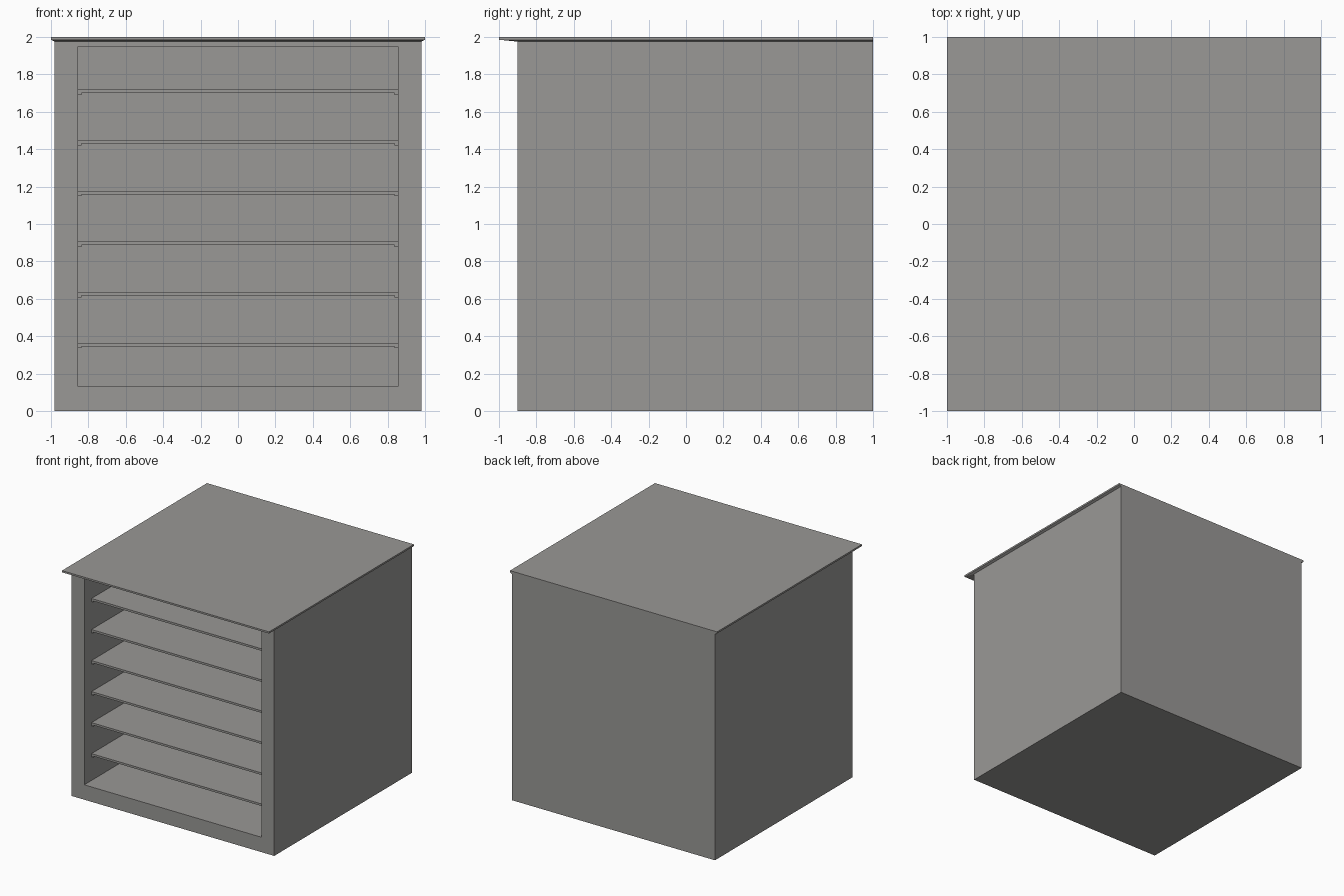
import bpy

if "Cube" in bpy.data.objects:
    bpy.data.objects.remove(bpy.data.objects["Cube"])

grey = bpy.data.materials.new("warm_grey")
grey.diffuse_color = (0.32, 0.314, 0.303, 1)
grey.use_nodes = True
grey.node_tree.nodes["Principled BSDF"].inputs["Base Color"].default_value = grey.diffuse_color


def rings(name, loops):
    """Skin a chain of four-cornered rings and cap both ends."""
    verts = [v for loop in loops for v in loop]
    faces = []
    for r in range(len(loops) - 1):
        for i in range(4):
            j = (i + 1) % 4
            faces.append((r * 4 + i, r * 4 + j, r * 4 + 4 + j, r * 4 + 4 + i))
    last = (len(loops) - 1) * 4
    faces += [(3, 2, 1, 0), tuple(range(last, last + 4))]
    mesh = bpy.data.meshes.new(name)
    mesh.from_pydata(verts, [], faces)
    mesh.materials.append(grey)
    ob = bpy.data.objects.new(name, mesh)
    bpy.context.collection.objects.link(ob)
    return ob


def rect_y(x, z0, z1, y):
    """Upright rectangle facing the front."""
    return [(-x, y, z0), (x, y, z0), (x, y, z1), (-x, y, z1)]


def rect_z(x0, x1, y0, y1, z):
    """Level rectangle."""
    return [(x0, y0, z), (x1, y0, z), (x1, y1, z), (x0, y1, z)]


def box(name, x0, x1, y0, y1, z0, z1):
    return rings(name, [rect_z(x0, x1, y0, y1, z0), rect_z(x0, x1, y0, y1, z1)])


FRONT, BACK, INNER_BACK = -0.9, 1.0, 0.95
OPEN_X, SHELF_FRONT = 0.855, -0.8

# Hollow carcass, open at the front
rings("carcass", [
    rect_y(0.98, 0, 1.975, BACK),
    rect_y(0.98, 0, 1.975, FRONT),
    rect_y(OPEN_X, 0.13, 1.95, FRONT),
    rect_y(OPEN_X, 0.13, 1.95, INNER_BACK),
])

# Overhanging top with a sloped underside, flush at the back
rings("top_board", [
    rect_z(-0.98, 0.98, FRONT, BACK, 1.975),
    rect_z(-1, 1, -1, BACK, 1.985),
    rect_z(-1, 1, -1, BACK, 2.0),
])

# Shelves resting on a thin runner at each end
for n in range(6):
    top = 0.364 + 0.271 * n
    box(f"shelf_{n + 1}", -OPEN_X, OPEN_X, SHELF_FRONT, INNER_BACK, top - 0.018, top)
    for side, x0, x1 in (("left", -OPEN_X, -0.837), ("right", 0.837, OPEN_X)):
        box(f"runner_{side}_{n + 1}", x0, x1, SHELF_FRONT, INNER_BACK,
            top - 0.028, top - 0.018)

# Make all surfaces face outward
import bmesh
for ob in bpy.context.collection.objects:
    bm = bmesh.new()
    bm.from_mesh(ob.data)
    bmesh.ops.recalc_face_normals(bm, faces=bm.faces)
    bm.to_mesh(ob.data)
    bm.free()
